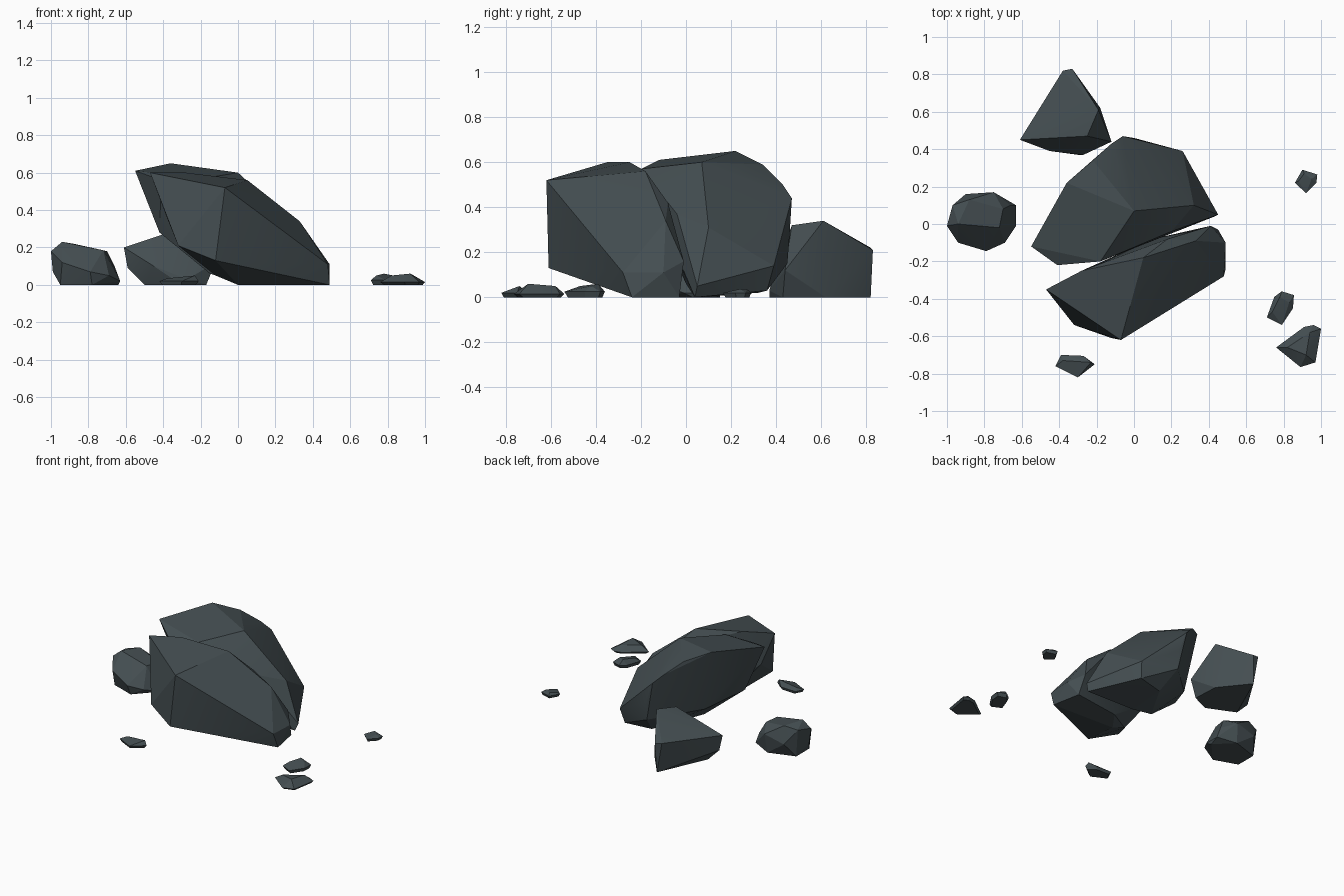
import bpy, bmesh, math

stone = bpy.data.materials.new("dark slate stone")
stone.diffuse_color = (0.058, 0.076, 0.083, 1)


def rock(name, points):
    """Faceted rock: the convex hull around its corner points."""
    bm = bmesh.new()
    for p in points:
        bm.verts.new(p)
    res = bmesh.ops.convex_hull(bm, input=bm.verts[:])
    loose = {v for v in res["geom_interior"] + res["geom_unused"]
             if isinstance(v, bmesh.types.BMVert)}
    bmesh.ops.delete(bm, geom=list(loose), context='VERTS')
    bmesh.ops.recalc_face_normals(bm, faces=bm.faces[:])
    mesh = bpy.data.meshes.new(name)
    bm.to_mesh(mesh)
    bm.free()
    mesh.materials.append(stone)
    ob = bpy.data.objects.new(name, mesh)
    bpy.context.collection.objects.link(ob)
    bpy.context.view_layer.objects.active = ob
    ob.select_set(True)
    bpy.ops.object.shade_smooth_by_angle(angle=math.radians(15))
    ob.select_set(False)


def pebble(name, outline, ridge, waist):
    """Small stone: flat base, widest at the waist, crowned by a ridge."""
    cx = sum(p[0] for p in outline) / len(outline)
    cy = sum(p[1] for p in outline) / len(outline)
    base = [(cx + (x - cx) * 0.85, cy + (y - cy) * 0.85, 0) for x, y in outline]
    rock(name, base + [(x, y, waist) for x, y in outline] + ridge)


# Leaning front boulder
rock("front_boulder", [
    (-0.47, -0.35, 0.60), (-0.28, -0.25, 0.60), (0.05, -0.18, 0.56),
    (-0.07, -0.62, 0.52), (-0.12, -0.61, 0.13), (-0.32, -0.54, 0.21),
    (0.48, -0.28, 0.11), (0.49, -0.10, 0.11), (0.33, -0.09, 0.34),
    (0.18, -0.08, 0.42), (0.41, -0.01, 0.16), (0.45, -0.03, 0.0),
    (0.49, -0.24, 0.0), (0.0, -0.22, 0.0), (0.10, -0.08, 0.0),
    (-0.12, -0.24, 0.05), (-0.38, -0.32, 0.36)])

# Taller leaning back boulder
rock("back_boulder", [
    (-0.55, -0.12, 0.61), (-0.41, -0.22, 0.56), (-0.18, -0.20, 0.57),
    (-0.36, 0.22, 0.65), (0.0, 0.07, 0.60), (-0.22, 0.34, 0.59),
    (-0.12, 0.43, 0.50), (-0.06, 0.47, 0.44), (0.0, 0.46, 0.28),
    (0.0, 0.45, 0.15), (0.26, 0.39, 0.14), (0.24, 0.36, 0.03),
    (0.20, -0.04, 0.37), (0.32, 0.10, 0.31), (0.45, 0.05, 0.05),
    (0.43, 0.04, 0.0), (0.05, 0.05, 0.0), (0.05, 0.32, 0.02),
    (-0.42, -0.08, 0.28), (-0.28, 0.18, 0.20), (-0.15, 0.0, 0.06)])

# Upright rock behind the boulders
rock("rear_rock", [
    (-0.61, 0.45, 0.20), (-0.59, 0.46, 0.09), (-0.50, 0.46, 0.0),
    (-0.19, 0.61, 0.34), (-0.25, 0.47, 0.32), (-0.38, 0.82, 0.22),
    (-0.33, 0.83, 0.21), (-0.34, 0.82, 0.0), (-0.12, 0.44, 0.12),
    (-0.17, 0.43, 0.0), (-0.27, 0.37, 0.03), (-0.45, 0.39, 0.10),
    (-0.30, 0.37, 0.0), (-0.18, 0.62, 0.0)])

# Rounded rock on the left
rock("left_rock", [
    (-1.0, -0.01, 0.18), (-0.97, 0.10, 0.20), (-0.94, 0.0, 0.23),
    (-0.88, 0.13, 0.22), (-0.75, 0.17, 0.14), (-0.70, 0.08, 0.18),
    (-0.72, -0.02, 0.185), (-0.63, 0.10, 0.02), (-0.63, -0.01, 0.02),
    (-0.64, 0.03, 0.0), (-0.66, 0.10, 0.10), (-0.69, -0.10, 0.05),
    (-0.79, -0.145, 0.07), (-0.94, -0.10, 0.12), (-0.99, 0.0, 0.07),
    (-0.95, -0.06, 0.0), (-0.95, 0.09, 0.0), (-0.78, -0.12, 0.0),
    (-0.76, 0.15, 0.0), (-0.90, 0.16, 0.10)])

# Scattered pebbles
pebble("front_pebble",
       [(-0.42, -0.76), (-0.39, -0.70), (-0.27, -0.705), (-0.21, -0.75),
        (-0.30, -0.82)],
       [(-0.38, -0.73, 0.035), (-0.23, -0.74, 0.05)], 0.02)
pebble("right_pebble_large",
       [(0.76, -0.66), (0.91, -0.55), (0.96, -0.54), (1.0, -0.56),
        (0.97, -0.74), (0.89, -0.765)],
       [(0.82, -0.66, 0.05), (0.92, -0.70, 0.06), (0.94, -0.58, 0.05)], 0.015)
pebble("right_pebble_medium",
       [(0.71, -0.50), (0.75, -0.39), (0.79, -0.36), (0.855, -0.38),
        (0.85, -0.45), (0.79, -0.54)],
       [(0.74, -0.47, 0.05), (0.78, -0.39, 0.06), (0.83, -0.42, 0.05)], 0.025)
pebble("right_pebble_far",
       [(0.86, 0.22), (0.90, 0.29), (0.98, 0.265), (0.975, 0.22), (0.92, 0.165)],
       [(0.88, 0.23, 0.03), (0.91, 0.27, 0.037), (0.95, 0.24, 0.037)], 0.02)
